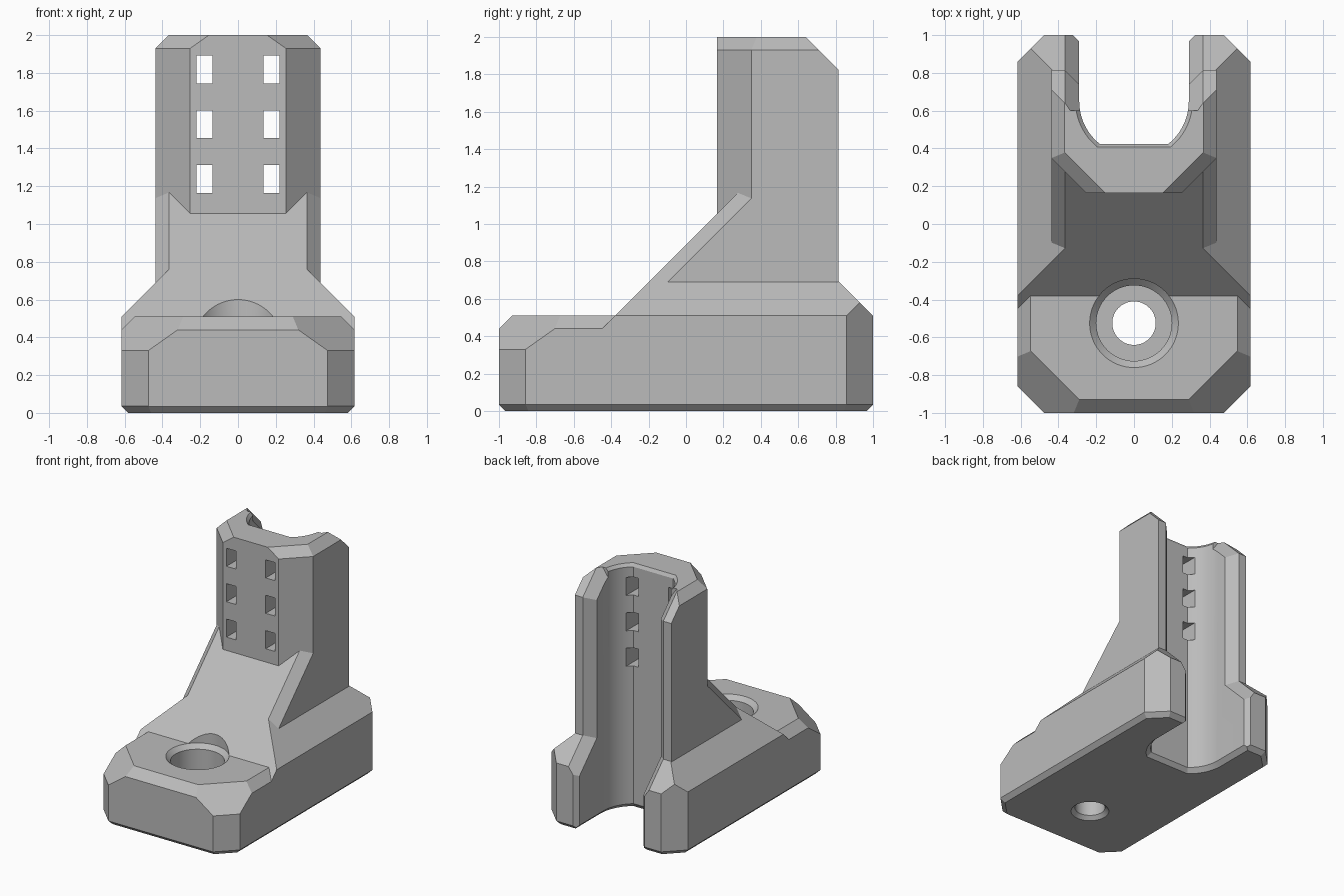
import bpy, bmesh, math
from mathutils import Vector

cube = bpy.data.objects.get("Cube")
if cube:
    bpy.data.objects.remove(cube)

grey = bpy.data.materials.new("plain grey")
grey.use_nodes = True
color = (0.5, 0.5, 0.5, 1)
grey.diffuse_color = color
grey.node_tree.nodes["Principled BSDF"].inputs["Base Color"].default_value = color
R2 = math.sqrt(2)


def add_object(name, bm):
    bmesh.ops.recalc_face_normals(bm, faces=bm.faces)
    mesh = bpy.data.meshes.new(name)
    bm.to_mesh(mesh)
    bm.free()
    mesh.materials.append(grey)
    obj = bpy.data.objects.new(name, mesh)
    bpy.context.collection.objects.link(obj)
    return obj


def solid(name, planes):
    """Convex block: keep n.p <= d for each (nx, ny, nz, d); nx is mirrored."""
    bm = bmesh.new()
    bmesh.ops.create_cube(bm, size=6)
    for nx, ny, nz, d in planes:
        for sx in ({1, -1} if nx else {1}):
            n = Vector((nx * sx, ny, nz))
            cut = bmesh.ops.bisect_plane(
                bm, geom=bm.verts[:] + bm.edges[:] + bm.faces[:], dist=1e-5,
                plane_co=n * (d / n.length_squared), plane_no=n, clear_outer=True)
            edges = [e for e in cut["geom_cut"] if isinstance(e, bmesh.types.BMEdge)]
            bmesh.ops.holes_fill(bm, edges=edges)
    return add_object(name, bm)


def loft(name, rings):
    """Closed solid through matching rings of points."""
    bm = bmesh.new()
    loops = [[bm.verts.new(p) for p in ring] for ring in rings]
    for a, b in zip(loops, loops[1:]):
        for i in range(len(a)):
            j = (i + 1) % len(a)
            bm.faces.new((a[i], a[j], b[j], b[i]))
    bm.faces.new(loops[0][::-1])
    bm.faces.new(loops[-1])
    return add_object(name, bm)


def combine(target, other, operation):
    mod = target.modifiers.new(operation, 'BOOLEAN')
    mod.operation, mod.object, mod.solver = operation, other, 'EXACT'
    bpy.context.view_layer.objects.active = target
    bpy.ops.object.modifier_apply(modifier=mod.name)
    bpy.data.objects.remove(other)


# Octagonal footprint with a bevelled underside
footprint = [
    (1, 0, 0, 0.617), (0, 1, 0, 1), (0, -1, 0, 1), (0, 0, -1, 0),
    (1, 1, 0, 1.475), (1, -1, 0, 1.475),
    (1, 0, -1, 0.582), (0, 1, -1, 0.965), (0, -1, -1, 0.965),
    (1, 1, -R2, 1.425), (1, -1, -R2, 1.425)]

# Front foot with bevelled top edges
bracket = solid("bracket", footprint + [
    (0, 0, 1, 0.51), (0, 1, 0, 0.1), (1, 0, 1, 1.057),
    (0, -1, 1, 1.44), (1, -1, R2, 1.22 + 0.51 * R2)])

# Rear base with sloped shoulders, its inner edges bevelled at the back
rear = solid("rear_base", footprint + [
    (1, 0, 1, 1.127), (0, 1, 1, 1.51), (0, -1, 1, 0.89), (0, 0, 1, 0.9)])
combine(rear, solid("slope_bevel", [
    (R2, -1, -1, 0.365 * R2 - 1.51), (0, -1, 0, -0.6)]), 'DIFFERENCE')
combine(rear, solid("back_bevel", [
    (1, -1, 0, -0.675), (0, -1, 0, -0.75)]), 'DIFFERENCE')

# Sloping brace in front of the column
brace = solid("brace", [
    (1, 0, 0, 0.437), (0, -1, 1, 0.89), (R2, -1, 1, 0.365 * R2 + 0.89),
    (0, 1, 0, 0.6), (0, 0, 1, 1.3), (0, 0, -1, -0.3)])

# Upright column
column = solid("column", [
    (1, 0, 0, 0.437), (0, -1, 0, -0.165), (0, 1, 0, 0.815), (1, -1, 0, 0.088),
    (0, 0, 1, 2), (0, 0, -1, -0.4), (0, 1, 1, 2.64), (1, 0, 1, 2.367),
    (1, -1, R2, 0.088 + 1.93 * R2)])
combine(column, solid("column_bevel", [
    (1, -1, 0, -0.45), (0, -1, 0, -0.7)]), 'DIFFERENCE')
combine(column, solid("column_slope_bevel", [
    (R2, -1, -1, 0.365 * R2 - 2.64), (0, -1, 0, -0.6),
    (0, 0, -1, -1.6)]), 'DIFFERENCE')

for part in (rear, brace, column):
    combine(bracket, part, 'UNION')


# Rounded channel down the back, flared at both ends
def channel_ring(z, grow):
    r = 0.29 + grow
    start = math.acos(0.18 / 0.29)
    ring = [(r, 1.5, z)]
    for i in range(13):
        a = start * i / 12
        ring.append((r * math.cos(a), 0.65 - r * math.sin(a), z))
    return ring + [(-x, y, z) for x, y, z in reversed(ring)]


combine(bracket, loft("channel_cutter", [
    channel_ring(z, g) for z, g in
    ((-0.1, 0.035), (0, 0.035), (0.035, 0), (1.975, 0), (2, 0.02), (2.1, 0.02))]),
    'DIFFERENCE')


# Counterbored screw hole
def circle(z, r, n=64):
    return [(r * math.cos(math.tau * i / n), r * math.sin(math.tau * i / n) - 0.525, z)
            for i in range(n)]


combine(bracket, loft("screw_cutter", [
    circle(z, r) for z, r in
    ((-0.1, 0.145), (0, 0.145), (0.03, 0.115), (0.2, 0.115),
     (0.2, 0.2), (0.475, 0.2), (0.51, 0.235), (0.9, 0.235))]), 'DIFFERENCE')

# Two columns of strap slots
for side in (-1, 1):
    for row in range(3):
        bm = bmesh.new()
        bmesh.ops.create_cube(bm, size=1)
        for v in bm.verts:
            v.co = (v.co.x * 0.085 + side * 0.178, v.co.y * 0.6 + 0.35,
                    v.co.z * 0.148 + 1.238 + row * 0.29)
        combine(bracket, add_object("slot_cutter", bm), 'DIFFERENCE')

bpy.ops.object.select_all(action='DESELECT')
bracket.select_set(True)
bpy.context.view_layer.objects.active = bracket
bpy.ops.object.shade_smooth_by_angle(angle=math.radians(20))
